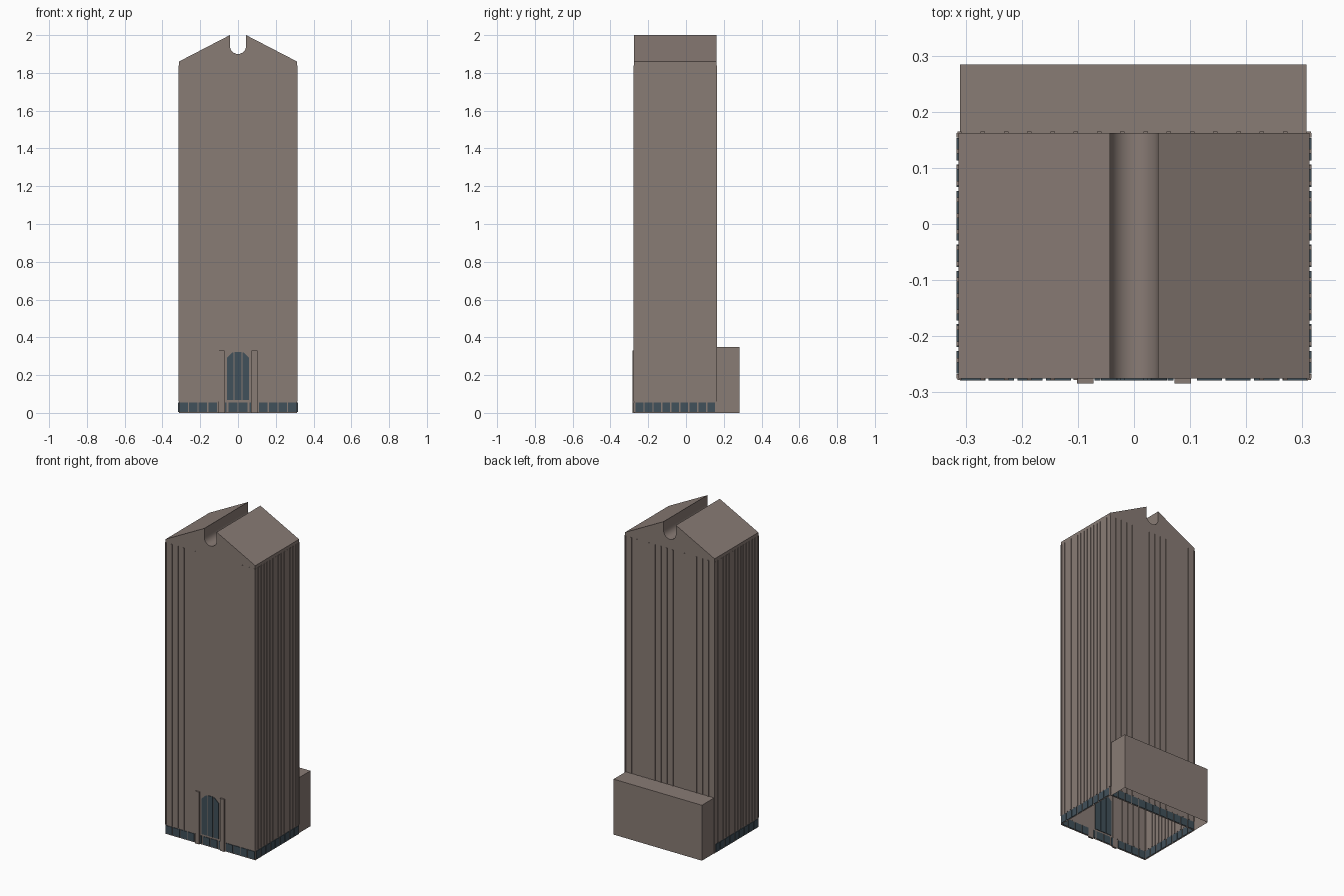
import bpy, bmesh, math

cube = bpy.data.objects.get("Cube")
if cube:
    bpy.data.objects.remove(cube)


def material(name, rgb):
    m = bpy.data.materials.new(name)
    m.use_nodes = True
    m.diffuse_color = (*rgb, 1)
    m.node_tree.nodes["Principled BSDF"].inputs["Base Color"].default_value = (*rgb, 1)
    return m


STONE = material("warm grey stone", (0.25, 0.2, 0.178))
GLASS = material("blue grey glass", (0.053, 0.082, 0.103))

HALF, FRONT, BACK = 0.313, -0.275, 0.162   # tower walls
EAVE, TOP = 1.86, 2.0


def finish(name, bm, mat):
    bmesh.ops.recalc_face_normals(bm, faces=bm.faces)
    mesh = bpy.data.meshes.new(name)
    bm.to_mesh(mesh)
    bm.free()
    mesh.materials.append(mat)
    obj = bpy.data.objects.new(name, mesh)
    bpy.context.collection.objects.link(obj)
    return obj


def add_box(bm, x0, x1, y0, y1, z0, z1):
    verts = bmesh.ops.create_cube(bm, size=1)["verts"]
    for v in verts:
        v.co = (x1 if v.co.x > 0 else x0, y1 if v.co.y > 0 else y0,
                z1 if v.co.z > 0 else z0)


def add_prism(bm, profile, y0, y1, open_base=False):
    """Extrude an (x, z) profile along y; its last edge is the base."""
    a = [bm.verts.new((x, y0, z)) for x, z in profile]
    b = [bm.verts.new((x, y1, z)) for x, z in profile]
    bm.faces.new(a)
    bm.faces.new(b[::-1])
    n = len(profile)
    for i in range(n - 1 if open_base else n):
        j = (i + 1) % n
        bm.faces.new((a[j], a[i], b[i], b[j]))


# Tower shell with gabled roof and round-bottomed ridge slot
slot, slot_z = 0.043, 1.943
arc = [(-slot * math.cos(math.pi * i / 12), slot_z - slot * math.sin(math.pi * i / 12))
       for i in range(13)]
profile = [(-HALF, 0), (-HALF, EAVE), (-slot, TOP), *arc, (slot, TOP), (HALF, EAVE), (HALF, 0)]
bm = bmesh.new()
add_prism(bm, profile, FRONT, BACK, open_base=True)
tower = finish("tower", bm, STONE)
for face in tower.data.polygons:
    c = face.center
    face.use_smooth = abs(c.x) < slot - 0.0001 and abs(face.normal.y) < 0.5

# Low rear annex, open underneath
bm = bmesh.new()
add_prism(bm, [(-0.31, 0), (-0.31, 0.35), (0.307, 0.35), (0.307, 0)], BACK, 0.284, open_base=True)
finish("rear_annex", bm, STONE)

# Vertical ribs on all four walls
RIB_LOW, RIB_HIGH, OUT, W = 0.06, 1.84, 0.003, 0.004
bm = bmesh.new()
for i in range(16):
    x = -0.311 + i * 0.622 / 15
    add_box(bm, x - W, x + W, BACK - OUT, BACK + OUT, RIB_LOW, RIB_HIGH)
    if x < -0.08 or x > 0.22:
        add_box(bm, x - W, x + W, FRONT - OUT, FRONT + OUT, RIB_LOW, RIB_HIGH)
finish("front_and_back_ribs", bm, STONE)

bm = bmesh.new()
for i in range(16):
    y = FRONT + W + i * (BACK - FRONT - 2 * W) / 15
    for side in (-HALF, HALF):
        add_box(bm, side - OUT, side + OUT, y - W, y + W, RIB_LOW, RIB_HIGH)
finish("side_ribs", bm, STONE)

# Entrance piers
bm = bmesh.new()
for s in (-1, 1):
    x0, x1 = sorted((s * 0.072, s * 0.102))
    add_box(bm, x0, x1, -0.284, FRONT + 0.002, 0, 0.33)
finish("entrance_piers", bm, STONE)


def bays(start, end, count, gap):
    step = (end - start) / count
    return [(start + i * step + gap / 2, start + (i + 1) * step - gap / 2) for i in range(count)]


# Street-level glazing, as thin panes showing on both faces of the wall
LOW, HIGH, T = 0.006, 0.055, 0.0035
bm = bmesh.new()
front_bays = (bays(-0.313, -0.109, 4, 0.006) + bays(0.109, 0.313, 4, 0.006)
              + bays(-0.053, 0.053, 2, 0.007) + [(-0.07, -0.06), (0.06, 0.07)])
for a, b in front_bays:
    add_box(bm, a, b, FRONT - T, FRONT + T, LOW, HIGH)
for a, b in bays(-0.31, 0.31, 12, 0.006):
    add_box(bm, a, b, BACK - T, BACK + T, LOW, HIGH)
for a, b in bays(-0.27, 0.157, 9, 0.007):
    for side in (-HALF, HALF):
        add_box(bm, side - T, side + T, a, b, LOW, HIGH)
finish("street_windows", bm, GLASS)

# Tall three-part entrance window with chamfered top
bm = bmesh.new()
add_prism(bm, [(-0.018, 0.067), (-0.018, 0.322), (0.018, 0.322), (0.018, 0.067)], FRONT - T, FRONT + T)
for s in (-1, 1):
    add_prism(bm, [(s * 0.059, 0.067), (s * 0.059, 0.292), (s * 0.03, 0.319),
                   (s * 0.023, 0.319), (s * 0.023, 0.067)], FRONT - T, FRONT + T)
finish("entrance_window", bm, GLASS)
